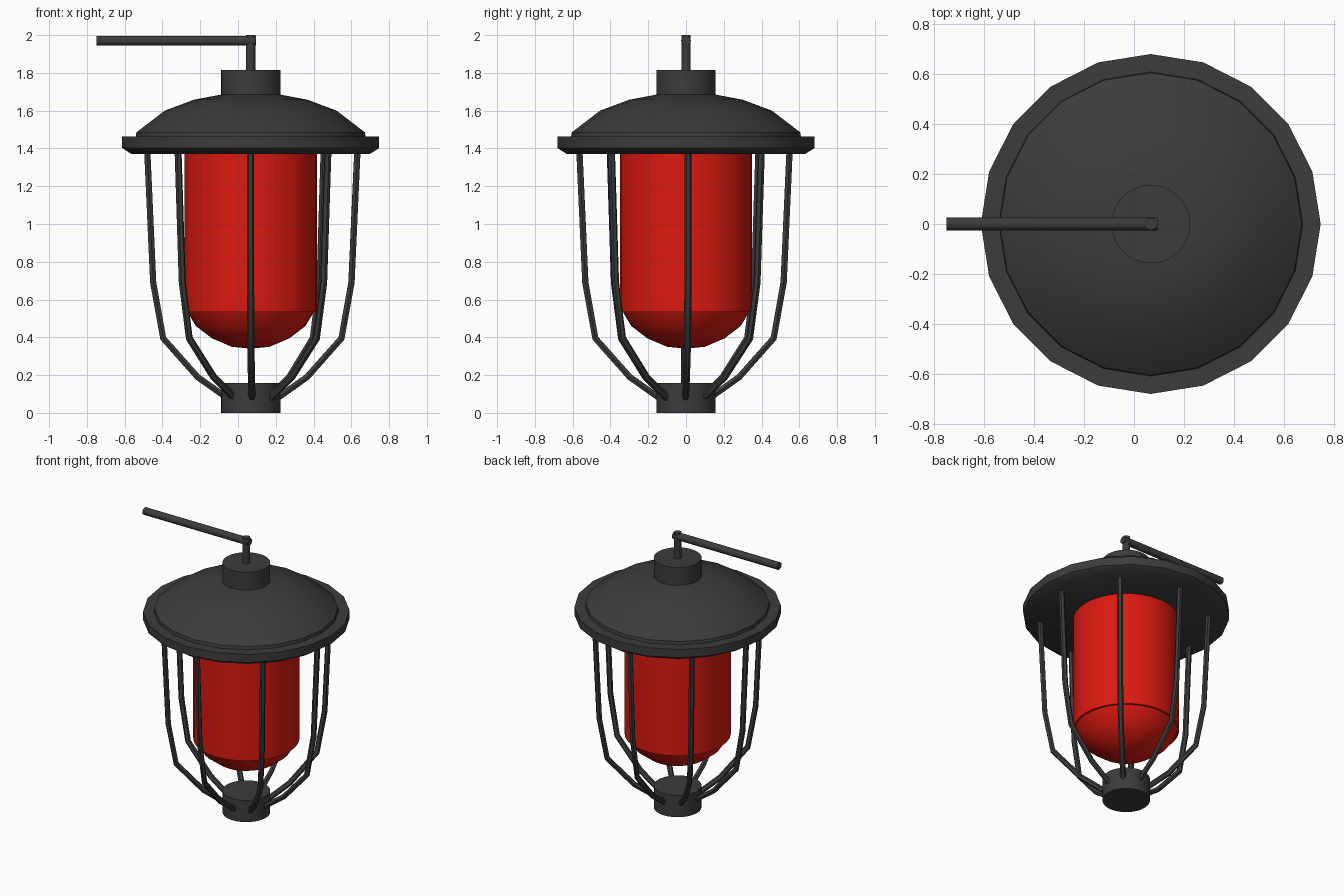
import bpy, bmesh
from math import sin, cos, pi, radians

if "Cube" in bpy.data.objects:
    bpy.data.objects.remove(bpy.data.objects["Cube"])

CX = 0.067  # lantern axis


def material(name, rgb):
    m = bpy.data.materials.new(name)
    m.diffuse_color = (*rgb, 1)
    m.use_nodes = True
    m.node_tree.nodes["Principled BSDF"].inputs["Base Color"].default_value = m.diffuse_color
    return m


IRON = material("dark_iron", (0.045, 0.045, 0.045))
RED = material("red_glass", (0.72, 0.01, 0.005))


def finish(ob, mat, angle=35):
    ob.data.materials.append(mat)
    bpy.ops.object.select_all(action='DESELECT')
    ob.select_set(True)
    bpy.context.view_layer.objects.active = ob
    bpy.ops.object.shade_smooth_by_angle(angle=radians(angle))
    return ob


def lathe(name, profile, sides, mat, x=CX):
    """Turn (radius, z) points, listed bottom to top, about a vertical axis; ends are closed."""
    bm = bmesh.new()
    rings = []
    for r, z in profile:
        if r == 0:
            rings.append([bm.verts.new((0, 0, z))])
        else:
            rings.append([bm.verts.new((r * cos(2 * pi * i / sides), r * sin(2 * pi * i / sides), z))
                          for i in range(sides)])
    for a, b in zip(rings, rings[1:]):
        for i in range(sides):
            j = (i + 1) % sides
            if len(a) == 1:
                bm.faces.new((a[0], b[j], b[i]))
            elif len(b) == 1:
                bm.faces.new((a[i], a[j], b[0]))
            else:
                bm.faces.new((a[i], a[j], b[j], b[i]))
    for ring in (rings[0], rings[-1]):
        if len(ring) > 1:
            bm.faces.new(ring)
    bmesh.ops.recalc_face_normals(bm, faces=bm.faces)
    me = bpy.data.meshes.new(name)
    bm.to_mesh(me)
    bm.free()
    ob = bpy.data.objects.new(name, me)
    ob.location.x = x
    bpy.context.collection.objects.link(ob)
    return finish(ob, mat)


# base cup and top collar
lathe("base_cup", [(0.157, 0), (0.157, 0.158)], 32, IRON)
lathe("top_collar", [(0.157, 1.67), (0.157, 1.815)], 32, IRON)

# brim and domed roof
lathe("brim", [(0.63, 1.37), (0.68, 1.402), (0.68, 1.462)], 20, IRON)
lathe("roof", [(0.61, 1.45), (0.605, 1.485), (0.455, 1.60), (0.30, 1.658), (0.157, 1.685)], 20, IRON)

# red glass with rounded bottom
lathe("glass_body", [(0.35, 0.535), (0.35, 1.38)], 32, RED)
lathe("glass_bottom", [(0, 0.34), (0.10, 0.35), (0.205, 0.395), (0.29, 0.46), (0.335, 0.535)], 32, RED)

# hanger post and wall arm
lathe("hanger_post", [(0.025, 1.80), (0.025, 2.0)], 12, IRON)
arm = lathe("wall_arm", [(0.026, 0), (0.026, 0.845)], 12, IRON)
arm.rotation_euler = (0, pi / 2, 0)
arm.location = (-0.75, 0, 1.97)

# cage bars, bent in toward the base
BAR = [(0.557, 1.40), (0.525, 0.69), (0.472, 0.395), (0.29, 0.19), (0.135, 0.08)]
for k, deg in enumerate((2, 47, 91, 135, 180, 225, 269, 316)):
    cu = bpy.data.curves.new("cage_bar", 'CURVE')
    cu.dimensions = '3D'
    cu.bevel_depth = 0.019
    cu.bevel_resolution = 1
    cu.use_fill_caps = True
    sp = cu.splines.new('POLY')
    sp.points.add(len(BAR) - 1)
    for p, (r, z) in zip(sp.points, BAR):
        p.co = (r, 0, z, 1)
    tmp = bpy.data.objects.new("tmp", cu)
    bpy.context.collection.objects.link(tmp)
    bpy.context.view_layer.update()
    me = bpy.data.meshes.new_from_object(tmp.evaluated_get(bpy.context.evaluated_depsgraph_get()))
    bpy.data.objects.remove(tmp)
    bar = bpy.data.objects.new(f"cage_bar_{k + 1}", me)
    bar.location = (CX + 0.009, -0.008, 0)
    bar.rotation_euler.z = radians(deg)
    bpy.context.collection.objects.link(bar)
    me.materials.clear()
    finish(bar, IRON, 50)
